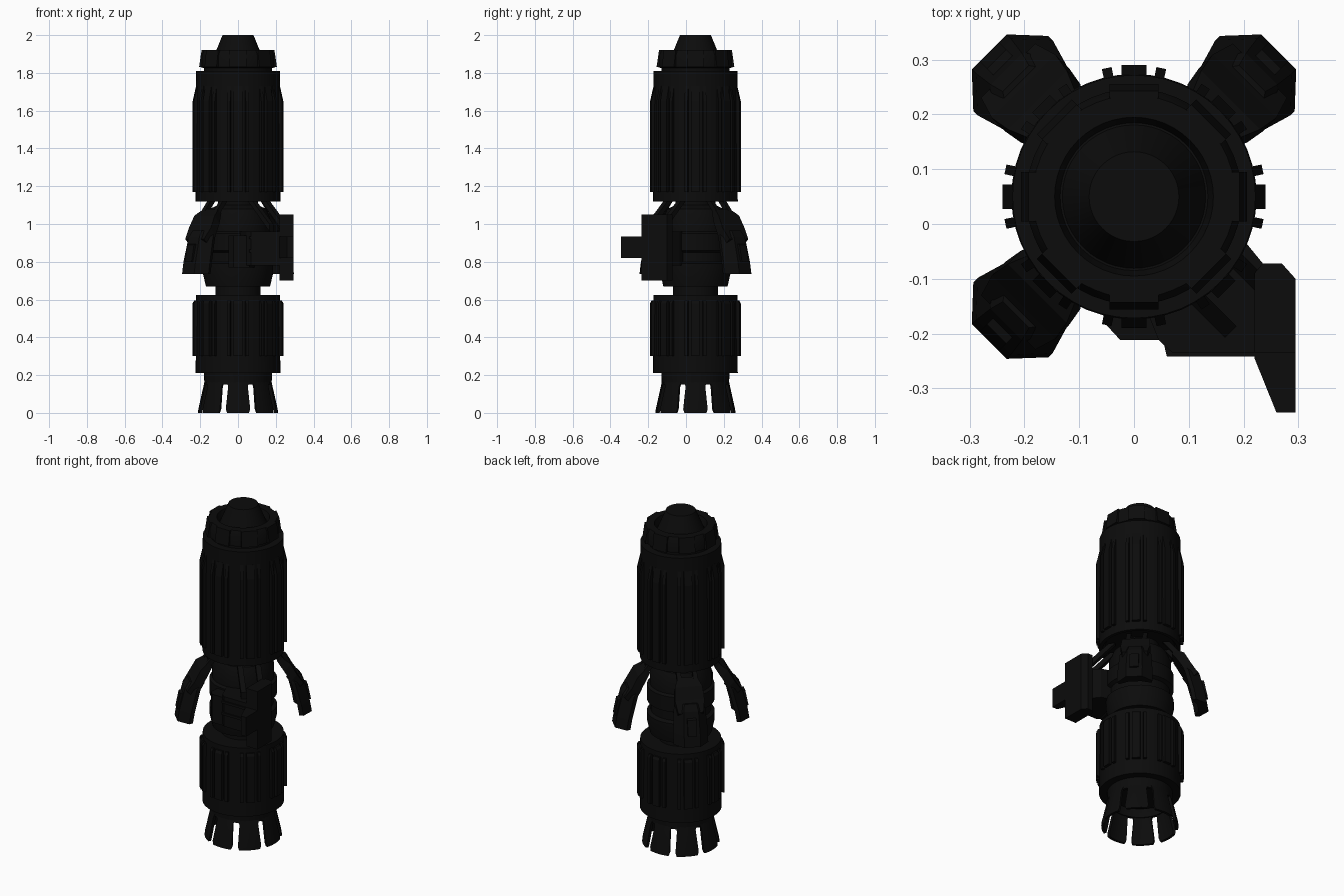
import bpy, bmesh, math
from mathutils import Matrix, Vector

if "Cube" in bpy.data.objects:
    bpy.data.objects.remove(bpy.data.objects["Cube"])

CY = 0.05  # y of the main axis
mat = bpy.data.materials.new("near_black")
mat.diffuse_color = (0.0035, 0.0035, 0.0035, 1)
mat.use_nodes = True
mat.node_tree.nodes["Principled BSDF"].inputs["Base Color"].default_value = mat.diffuse_color


def finish(bm, name, smooth=False):
    bmesh.ops.recalc_face_normals(bm, faces=bm.faces[:])
    me = bpy.data.meshes.new(name)
    bm.to_mesh(me)
    bm.free()
    me.materials.append(mat)
    ob = bpy.data.objects.new(name, me)
    bpy.context.collection.objects.link(ob)
    if smooth:
        bpy.ops.object.select_all(action='DESELECT')
        ob.select_set(True)
        bpy.context.view_layer.objects.active = ob
        bpy.ops.object.shade_smooth_by_angle(angle=math.radians(30))
    return ob


def lathe(name, profile, segs=48):
    """Spin an (r, z) profile around the main axis."""
    bm = bmesh.new()
    vs = [bm.verts.new((r, CY, z)) for r, z in profile]
    es = [bm.edges.new(p) for p in zip(vs, vs[1:])]
    bmesh.ops.spin(bm, geom=vs + es, cent=(0, CY, 0), axis=(0, 0, 1),
                   angle=2 * math.pi, steps=segs)
    bmesh.ops.remove_doubles(bm, verts=bm.verts[:], dist=1e-5)
    return finish(bm, name, True)


def loft(bm, rings, matrix):
    """Closed skin through rings of equal length."""
    vr = [[bm.verts.new(matrix @ Vector(p)) for p in ring] for ring in rings]
    n = len(vr[0])
    for a, b in zip(vr, vr[1:]):
        for i in range(n):
            j = (i + 1) % n
            bm.faces.new((a[i], a[j], b[j], b[i]))
    bm.faces.new(vr[0])
    bm.faces.new(vr[-1])


def radial(deg):
    return Matrix.Translation((0, CY, 0)) @ Matrix.Rotation(math.radians(deg), 4, 'Z')


def bar(bm, profile, width, deg, offset=0):
    """Extrude an (r, z) profile sideways at one angle round the axis."""
    rings = [[(r, offset + s * width / 2, z) for r, z in profile] for s in (-1, 1)]
    loft(bm, rings, radial(deg))


def prism(name, plan, z0, z1):
    """Extrude an (x, y) outline upward."""
    bm = bmesh.new()
    loft(bm, [[(x, y, z) for x, y in plan] for z in (z0, z1)], Matrix())
    return finish(bm, name)


# Turned body sections
lathe("nose_cone", [(0, 2.0), (0.082, 2.0), (0.135, 1.87), (0, 1.87)])
lathe("top_cap", [(0, 1.88), (0.135, 1.88), (0.145, 1.92), (0.185, 1.92), (0.197, 1.89),
                  (0.197, 1.83), (0.18, 1.825), (0.18, 1.80), (0, 1.80)])
lathe("upper_hull", [(0, 1.81), (0.222, 1.81), (0.224, 1.12), (0.205, 1.12),
                     (0.19, 1.14), (0, 1.14)])
lathe("middle_section", [(0, 1.15), (0.105, 1.15), (0.105, 1.10), (0.15, 1.08), (0.17, 1.03),
                         (0.17, 0.96), (0.185, 0.95), (0.185, 0.86), (0.165, 0.85),
                         (0.165, 0.80), (0.186, 0.79), (0.186, 0.74), (0.17, 0.67),
                         (0.12, 0.67), (0.12, 0.61), (0, 0.61)])
lathe("lower_hull", [(0, 0.625), (0.222, 0.625), (0.224, 0.21), (0.18, 0.21),
                     (0.178, 0.15), (0.16, 0.15), (0.16, 0.20), (0, 0.20)])

# Plates round the cap
bm = bmesh.new()
for k in range(8):
    bar(bm, [(0.18, 1.92), (0.193, 1.92), (0.206, 1.83), (0.18, 1.83)], 0.09, k * 45)
finish(bm, "cap_plates")

# Raised ribs in eight groups of three
upper = [(0.21, 1.73), (0.222, 1.73), (0.24, 1.65), (0.24, 1.17), (0.21, 1.17)]
lower = [(0.21, 0.595), (0.232, 0.595), (0.24, 0.58), (0.24, 0.30), (0.21, 0.30)]
for name, prof in (("upper_ribs", upper), ("lower_ribs", lower)):
    bm = bmesh.new()
    for k in range(8):
        bar(bm, prof, 0.045, k * 45)
        for d in (-12, 12):
            bar(bm, prof, 0.018, k * 45 + d)
    finish(bm, name)

# Flared exhaust petals
bm = bmesh.new()
for k in range(8):
    rings = []
    for z, r, half in ((0.21, 0.168, 20), (0.165, 0.178, 20), (0.14, 0.183, 16.5),
                       (0.02, 0.21, 18), (0.0, 0.212, 16)):
        angs = [math.radians(half * t) for t in (-1, -0.5, 0, 0.5, 1)]
        rings.append([(r * math.cos(a), r * math.sin(a), z) for a in angs] +
                     [((r - 0.015) * math.cos(a), (r - 0.015) * math.sin(a), z)
                      for a in reversed(angs)])
    loft(bm, rings, radial(k * 45))
finish(bm, "exhaust_petals", True)

# Three hanging arms: struts, shoulder and bent shield plate
struts, shoulders, shields = bmesh.new(), bmesh.new(), bmesh.new()
for deg in (45, 135, 225):
    for off in (-0.045, 0.045):
        bar(struts, [(0.13, 1.13), (0.165, 1.13), (0.25, 1.03), (0.23, 1.01)], 0.025, deg, off)
    rings = []
    for ro, zo, ri, zi, w in ((0.20, 1.08, 0.18, 1.055, 0.055), (0.25, 1.045, 0.215, 1.0, 0.076),
                              (0.285, 0.98, 0.25, 0.94, 0.082), (0.325, 0.92, 0.275, 0.87, 0.07)):
        rings.append([(ro, -w, zo), (ro, w, zo), (ri, w, zi), (ri, -w, zi)])
    loft(shoulders, rings, radial(deg))
    rings = []
    for z, r, k in ((0.965, 0.305, 0.75), (0.93, 0.33, 0.9), (0.80, 0.363, 1), (0.735, 0.374, 1)):
        half = [(r, 0.045 * k), (r - 0.056, 0.097 * k), (r - 0.078, 0.09 * k), (r - 0.055, 0.035 * k)]
        rings.append([(a, b, z) for a, b in half] + [(a, -b, z) for a, b in reversed(half)])
    loft(shields, rings, radial(deg))
    bar(shields, [(0.32, 0.90), (0.355, 0.89), (0.373, 0.80), (0.32, 0.79)], 0.05, deg)
finish(struts, "arm_struts")
finish(shoulders, "arm_shoulders")
finish(shields, "arm_shields")

# Side bracket, block and handle at the front right corner
prism("corner_block", [(0.22, -0.235), (0.295, -0.235), (0.295, -0.10), (0.27, -0.072),
                       (0.235, -0.072), (0.22, -0.09)], 0.70, 1.05)
prism("handle", [(0.22, -0.23), (0.22, -0.245), (0.26, -0.344), (0.295, -0.344),
                 (0.295, -0.23)], 0.82, 0.935)
prism("bracket", [(0.07, -0.235), (0.23, -0.235), (0.25, -0.09), (0.205, -0.035),
                  (0.10, 0.0), (0.0, -0.10), (0.045, -0.212)], 0.78, 0.96)
prism("bracket_pad", [(-0.05, -0.185), (-0.025, -0.212), (0.06, -0.212), (0.09, -0.10),
                      (-0.04, -0.10)], 0.77, 0.94)
for i, z in enumerate((0.85, 0.92)):
    prism(f"bracket_bar_{i}", [(0.05, -0.20), (0.06, -0.242), (0.24, -0.242), (0.24, -0.20)],
          z, z + 0.015)
bm = bmesh.new()
for off in (-0.05, 0.05):
    bar(bm, [(0.13, 1.13), (0.165, 1.13), (0.30, 1.0), (0.30, 0.96)], 0.03, -45, off)
finish(bm, "bracket_struts")
